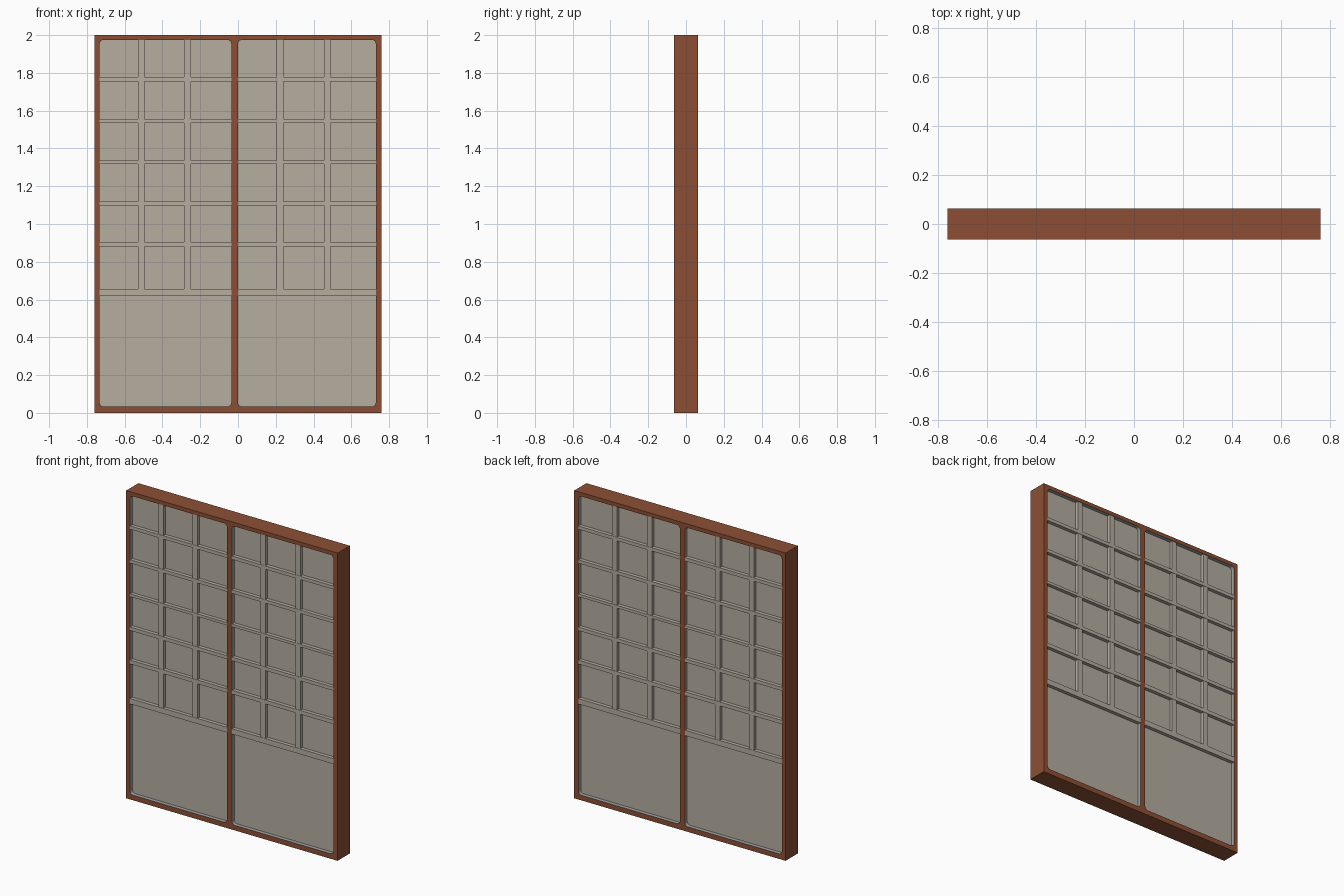
import bpy, bmesh, math

if "Cube" in bpy.data.objects:
    bpy.data.objects.remove(bpy.data.objects["Cube"])


def material(name, rgb):
    m = bpy.data.materials.new(name)
    m.diffuse_color = (*rgb, 1)
    m.use_nodes = True
    m.node_tree.nodes["Principled BSDF"].inputs["Base Color"].default_value = m.diffuse_color
    return m


WOOD = material("red_brown_wood", (0.265, 0.078, 0.034))
PAPER = material("warm_grey_paper", (0.465, 0.42, 0.352))
LINING = material("cool_grey_lining", (0.36, 0.39, 0.39))

W, H, D = 0.76, 2.0, 0.0625            # half width, height, half depth
Z0, Z1 = 0.033, 1.975                  # opening bottom and top
DOORS = {"left": (-0.733, -0.035), "right": (0.0, 0.73)}
V_BARS = {"left": (-0.512, -0.267), "right": (0.222, 0.472)}


def rounded(x0, x1, z0, z1, r):
    pts = []
    for i, (cx, cz) in enumerate(((x1 - r, z1 - r), (x0 + r, z1 - r),
                                  (x0 + r, z0 + r), (x1 - r, z0 + r))):
        for k in range(5):
            a = math.pi / 2 * (i + k / 4)
            pts.append((cx + r * math.cos(a), cz + r * math.sin(a)))
    return pts


def boxes(name, specs, mat):
    # one object made of several boxes (x0, x1, half depth, z0, z1)
    bm = bmesh.new()
    for x0, x1, d, z0, z1 in specs:
        vs = bmesh.ops.create_cube(bm, size=1)["verts"]
        for v in vs:
            v.co.x = x1 if v.co.x > 0 else x0
            v.co.y = d if v.co.y > 0 else -d
            v.co.z = z1 if v.co.z > 0 else z0
    me = bpy.data.meshes.new(name)
    bm.to_mesh(me)
    bm.free()
    me.materials.append(mat)
    ob = bpy.data.objects.new(name, me)
    bpy.context.collection.objects.link(ob)
    return ob


# Outer frame with two round-cornered openings
cu = bpy.data.curves.new("door_frame", "CURVE")
cu.dimensions = "2D"
cu.fill_mode = "BOTH"
cu.extrude = D
outlines = [[(W, 0), (W, H), (-W, H), (-W, 0)]]
outlines += [rounded(a, b, Z0, Z1, 0.022) for a, b in DOORS.values()]
for pts in outlines:
    sp = cu.splines.new("POLY")
    sp.points.add(len(pts) - 1)
    for p, (x, z) in zip(sp.points, pts):
        p.co = (x, z, 0, 1)
    sp.use_cyclic_u = True
frame = bpy.data.objects.new("door_frame", cu)
bpy.context.collection.objects.link(frame)
frame.rotation_euler.x = math.pi / 2
bpy.context.view_layer.objects.active = frame
frame.select_set(True)
bpy.ops.object.convert(target="MESH")
bpy.ops.object.transform_apply(rotation=True)
frame = bpy.context.object
frame.data.materials.clear()
frame.data.materials.append(WOOD)
frame.data.materials.append(LINING)
bm = bmesh.new()
bm.from_mesh(frame.data)
bmesh.ops.remove_doubles(bm, verts=bm.verts, dist=1e-5)
bmesh.ops.recalc_face_normals(bm, faces=bm.faces)
for f in bm.faces:
    c = f.calc_center_median()
    f.smooth = False
    inside = abs(c.x) < W - 0.01 and 0.01 < c.z < H - 0.01
    f.material_index = 1 if inside and abs(f.normal.y) < 0.5 else 0
bm.to_mesh(frame.data)
bm.free()

# Panels and the lattice of bars, showing on both faces
H_BARS = [(0.62, 0.655), (0.88, 0.905), (1.097, 1.12), (1.317, 1.335),
          (1.535, 1.557), (1.755, 1.777)]
for side, (x0, x1) in DOORS.items():
    boxes(side + "_panel", [(x0 - 0.005, x1 + 0.005, 0.038, Z0 - 0.005, Z1 + 0.005)], PAPER)
    boxes(side + "_horizontal_bars",
          [(x0 - 0.004, x1 + 0.004, 0.0615, a, b) for a, b in H_BARS], PAPER)
    boxes(side + "_vertical_bars",
          [(x - 0.018, x + 0.018, 0.0595, 0.63, Z1 + 0.004) for x in V_BARS[side]], PAPER)
